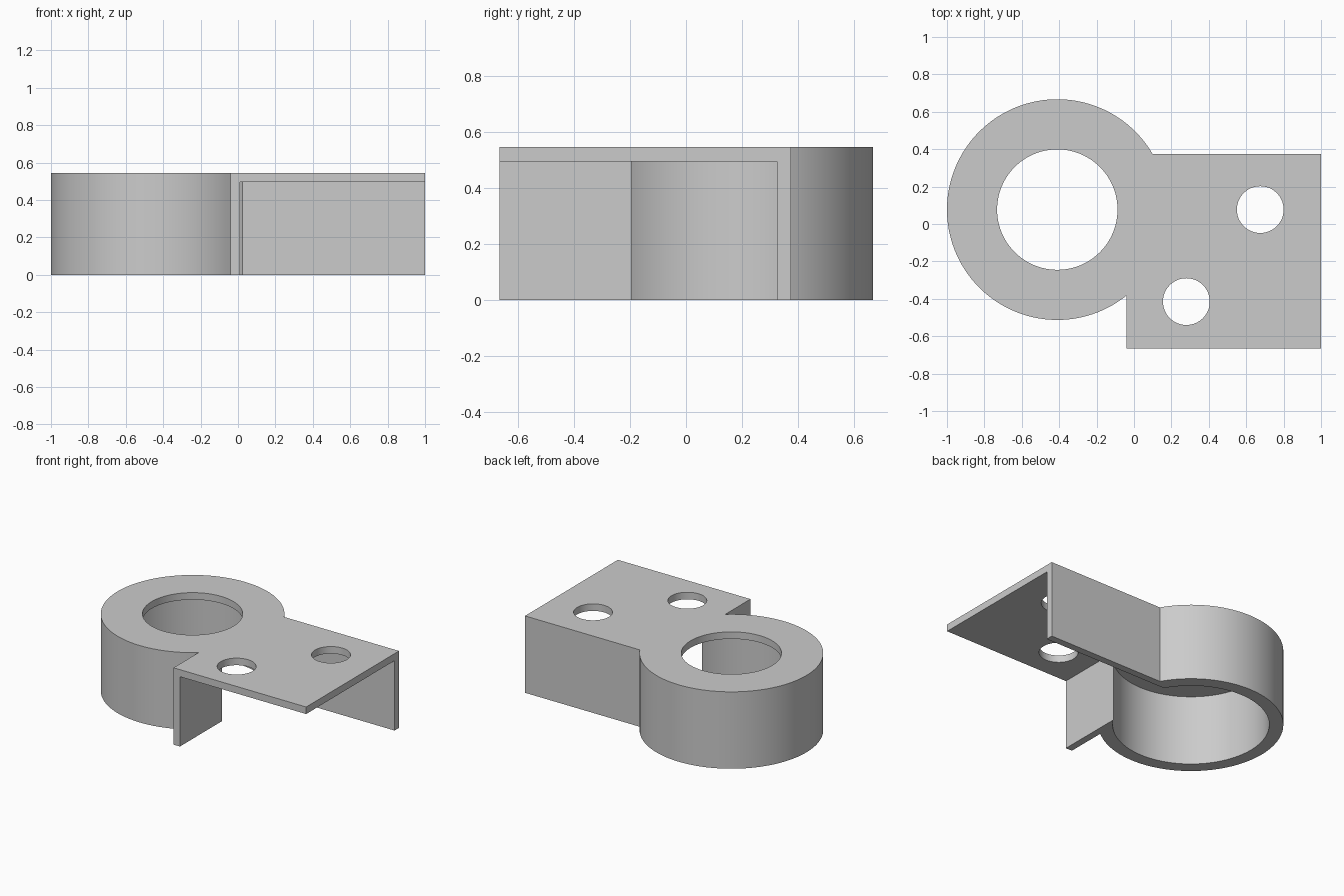
import bpy
import bmesh
from math import atan2, cos, sin, pi, sqrt, radians

if "Cube" in bpy.data.objects:
    bpy.data.objects.remove(bpy.data.objects["Cube"], do_unlink=True)

HEIGHT, ROOF = 0.545, 0.495            # top face and underside of the plate
CX, CY, R_OUT, R_IN = -0.41, 0.077, 0.59, 0.50
BACK, FRONT, LEFT, LEG = 0.375, -0.665, 1.0, -0.04
WALL = 0.05

grey = bpy.data.materials.new("light grey")
grey.use_nodes = True
colour = (0.6, 0.6, 0.6, 1)
grey.diffuse_color = colour
grey.node_tree.nodes["Principled BSDF"].inputs["Base Color"].default_value = colour


def arc(x, y, r, start, end, steps):
    """Points along a circular arc."""
    angles = [start + (end - start) * i / steps for i in range(steps + 1)]
    return [(x + r * cos(a), y + r * sin(a)) for a in angles]


def circle(x, y, r, steps=96):
    return arc(x, y, r, 0, 2 * pi, steps)[:-1]


def prism(name, outline, bottom, top):
    """Extrude a flat counter-clockwise outline upward."""
    bm = bmesh.new()
    face = bm.faces.new([bm.verts.new((x, y, bottom)) for x, y in outline])
    up = bmesh.ops.extrude_face_region(bm, geom=[face], use_keep_orig=True)
    verts = [v for v in up["geom"] if isinstance(v, bmesh.types.BMVert)]
    bmesh.ops.translate(bm, verts=verts, vec=(0, 0, top - bottom))
    bmesh.ops.recalc_face_normals(bm, faces=bm.faces)
    mesh = bpy.data.meshes.new(name)
    bm.to_mesh(mesh)
    bm.free()
    mesh.materials.append(grey)
    obj = bpy.data.objects.new(name, mesh)
    bpy.context.collection.objects.link(obj)
    return obj


def cut(body, outline, top):
    """Subtract a prism that starts below the body."""
    cutter = prism("cutter", outline, -0.1, top)
    cutter.hide_render = True
    mod = body.modifiers.new("cut", "BOOLEAN")
    mod.operation, mod.solver, mod.object = "DIFFERENCE", "EXACT", cutter
    bpy.context.view_layer.objects.active = body
    bpy.ops.object.modifier_apply(modifier=mod.name)
    bpy.data.objects.remove(cutter, do_unlink=True)


# Solid outline: round collar merging into a rectangular plate
dy, dx = BACK - CY, LEG - CX
start = atan2(dy, sqrt(R_OUT**2 - dy**2))
end = 2 * pi + atan2(-sqrt(R_OUT**2 - dx**2), dx)
outline = arc(CX, CY, R_OUT, start, end, 96)
outline += [(LEG, FRONT), (LEFT, FRONT), (LEFT, BACK)]
bracket = prism("collar_bracket", outline, 0, HEIGHT)

# Hollow underside, leaving the collar, back wall and front leg
x0, x1, y0, y1 = LEG + WALL, LEFT + 0.1, FRONT - 0.1, BACK - WALL
cut(bracket, [(x0, y0), (x1, y0), (x1, y1), (x0, y1)], ROOF)
cut(bracket, circle(CX, CY, R_IN), ROOF)

# Collar opening and two bolt holes through the plate
for x, y, r in [(CX, CY, 0.322), (0.675, CY, 0.125), (0.28, -0.415, 0.125)]:
    cut(bracket, circle(x, y, r), HEIGHT + 0.1)

bpy.ops.object.select_all(action="DESELECT")
bracket.select_set(True)
bpy.context.view_layer.objects.active = bracket
bpy.ops.object.shade_smooth_by_angle(angle=radians(30))
